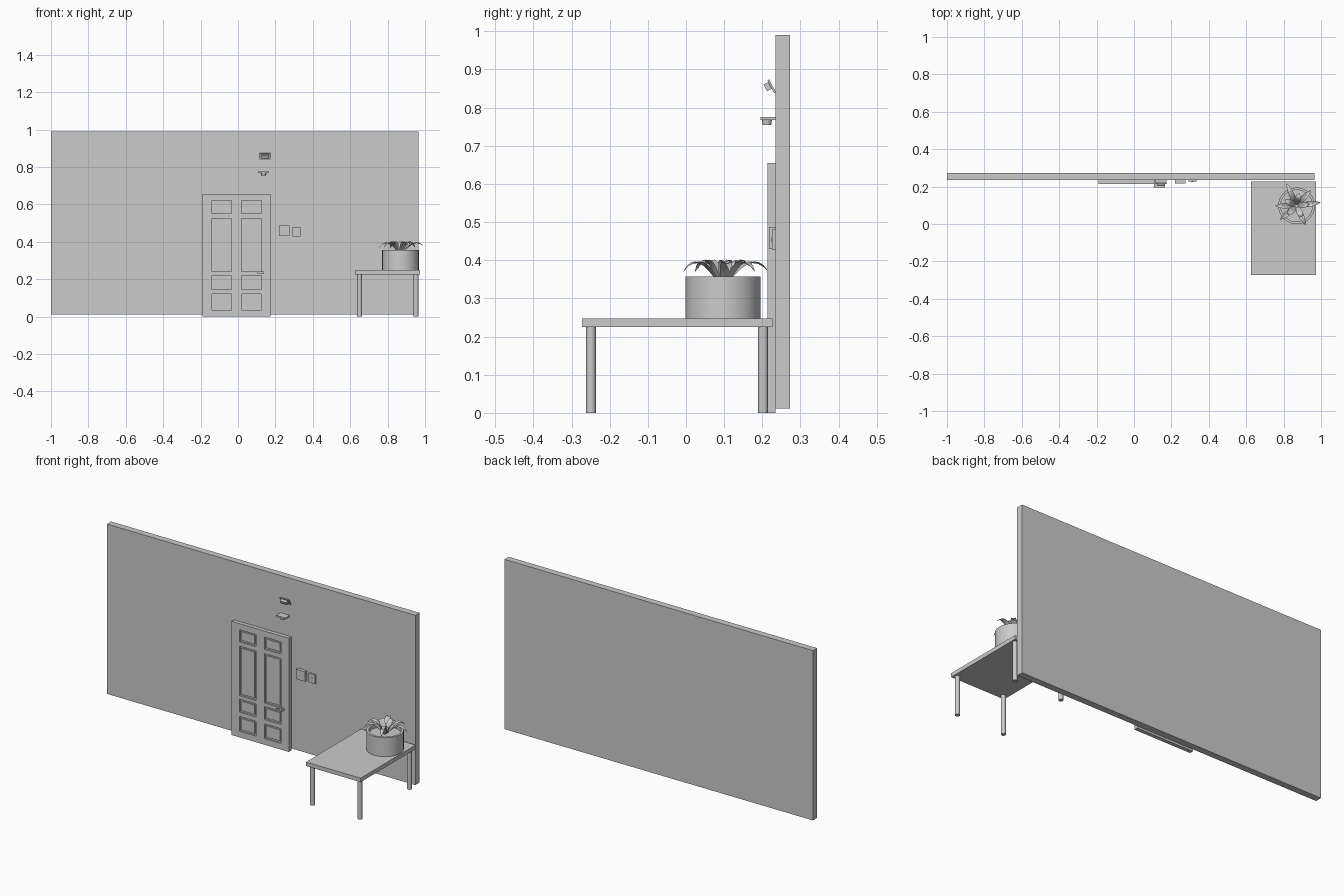
import bpy, bmesh
from math import sin, cos, pi, radians
from mathutils import Vector, Matrix

if "Cube" in bpy.data.objects:
    bpy.data.objects.remove(bpy.data.objects["Cube"])

grey = bpy.data.materials.new("plain_grey")
grey.use_nodes = True
grey.diffuse_color = (0.6, 0.6, 0.6, 1)
grey.node_tree.nodes["Principled BSDF"].inputs["Base Color"].default_value = (0.6, 0.6, 0.6, 1)


def finish(name, bm, smooth=False):
    bmesh.ops.recalc_face_normals(bm, faces=bm.faces)
    mesh = bpy.data.meshes.new(name)
    bm.to_mesh(mesh)
    bm.free()
    mesh.materials.append(grey)
    obj = bpy.data.objects.new(name, mesh)
    bpy.context.collection.objects.link(obj)
    if smooth:
        bpy.ops.object.select_all(action='DESELECT')
        obj.select_set(True)
        bpy.context.view_layer.objects.active = obj
        bpy.ops.object.shade_smooth_by_angle(angle=radians(35))
    return obj


def add_box(bm, x, y, z, turn=None):
    """Box from (min, max) pairs, optionally rotated about its centre."""
    size = [b - a for a, b in (x, y, z)]
    centre = Vector([(a + b) / 2 for a, b in (x, y, z)])
    m = Matrix.Translation(centre) @ (turn or Matrix()) @ Matrix.Diagonal((*size, 1))
    bmesh.ops.create_cube(bm, size=1, matrix=m)


def box(name, x, y, z):
    bm = bmesh.new()
    add_box(bm, x, y, z)
    return finish(name, bm)


def lathe(name, profile, centre, steps=32):
    """Spin a radius/height profile about a vertical axis."""
    bm = bmesh.new()
    verts = [bm.verts.new((r, 0, z)) for r, z in profile]
    edges = [bm.edges.new(p) for p in zip(verts, verts[1:])]
    bmesh.ops.spin(bm, geom=verts + edges, axis=(0, 0, 1), cent=(0, 0, 0),
                   angle=2 * pi, steps=steps, use_merge=True)
    bmesh.ops.remove_doubles(bm, verts=bm.verts, dist=0.0001)
    bmesh.ops.translate(bm, verts=bm.verts, vec=centre)
    return finish(name, bm, True)


# Wall
WALL = 0.235
box("wall", (-1, 0.965), (WALL, 0.273), (0.012, 0.99))

# Door: back slab, raised stiles and rails, and raised centres in the panels
left, right, top = -0.19, 0.175, 0.655
box("door_slab", (left, right), (0.222, WALL), (0, top))
columns = [(left + 0.05, left + 0.155), (left + 0.21, left + 0.315)]
rows = [(0.035, 0.12), (0.145, 0.22), (0.24, 0.525), (0.55, 0.62)]
bm = bmesh.new()
xs = [left] + [v for c in columns for v in c] + [right]
zs = [0] + [v for r in rows for v in r] + [top]
for a, b in zip(xs[::2], xs[1::2]):
    add_box(bm, (a, b), (0.213, 0.222), (0, top))
for a, b in zip(zs[::2], zs[1::2]):
    for c in columns:
        add_box(bm, c, (0.213, 0.222), (a, b))
finish("door_stiles_and_rails", bm)
bm = bmesh.new()
for x0, x1 in columns:
    for z0, z1 in rows:
        add_box(bm, (x0 + 0.01, x1 - 0.01), (0.216, 0.222), (z0 + 0.01, z1 - 0.01))
finish("door_panels", bm)

# Door handle: round plate, stem and lever
bm = bmesh.new()
for radius, y0, y1 in ((0.012, 0.208, 0.213), (0.005, 0.195, 0.21)):
    place = Matrix.Translation((0.135, (y0 + y1) / 2, 0.235)) @ Matrix.Rotation(pi / 2, 4, 'X')
    bmesh.ops.create_cone(bm, cap_ends=True, segments=16, radius1=radius,
                          radius2=radius, depth=y1 - y0, matrix=place)
add_box(bm, (0.105, 0.14), (0.194, 0.2), (0.23, 0.24))
finish("door_handle", bm)

# Wall plates beside the door
box("control_box", (0.218, 0.275), (0.217, WALL), (0.43, 0.487))
box("switch_plate", (0.292, 0.333), (0.226, WALL), (0.428, 0.48))
box("switch_button", (0.308, 0.317), (0.224, 0.227), (0.448, 0.46))

# Tilted fixture above the door
tilt = Matrix.Rotation(radians(27), 4, 'X')
bm = bmesh.new()
add_box(bm, (0.115, 0.175), (0.222, 0.227), (0.837, 0.875), tilt)
add_box(bm, (0.125, 0.165), (0.207, 0.221), (0.845, 0.865), tilt)
finish("tilted_sensor", bm)

# Small shelf fixture with a lamp below it
box("shelf_plate", (0.106, 0.165), (0.195, WALL), (0.767, 0.776))
lathe("shelf_lamp", [(0, 0.755), (0.011, 0.755), (0.013, 0.767), (0, 0.767)],
      (0.137, 0.212, 0), 16)

# Table
box("table_top", (0.625, 0.973), (-0.273, 0.227), (0.225, 0.248))
for side, x in (("right", 0.65), ("left", 0.952)):
    for end, y in (("front", -0.249), ("back", 0.202)):
        lathe(f"table_leg_{end}_{side}",
              [(0, 0), (0.0128, 0), (0.0128, 0.225), (0, 0.225)], (x, y, 0), 16)

# Plant pot with an open rim, and soil inside
POT = Vector((0.869, 0.097, 0))
lathe("plant_pot", [(0, 0.248), (0.098, 0.248), (0.098, 0.357), (0.085, 0.357),
                    (0.085, 0.335), (0, 0.335)], POT)


def leaf(name, angle, reach, rise, droop, width):
    """Arching, folded, pointed leaf growing from the pot's centre."""
    bm = bmesh.new()
    rings = []
    steps = 8
    turn = Matrix.Translation(POT) @ Matrix.Rotation(radians(angle), 4, 'Z')
    for i in range(steps + 1):
        t = i / steps
        z = 0.335 + rise * sin(t * pi * 0.72) - droop * t ** 4
        half = max(width * sin(pi * (0.12 + 0.88 * t)) ** 0.8, 0.0004) if i < steps else 0.0003
        rings.append([bm.verts.new(turn @ Vector((0.008 + (reach - 0.008) * t, s * half,
                                                  z + abs(s) * half * 0.35)))
                      for s in (-1, 0, 1)])
    for a, b in zip(rings, rings[1:]):
        for k in (0, 1):
            bm.faces.new((a[k], a[k + 1], b[k + 1], b[k]))
    finish(name, bm, True)


# Long outer leaves, then shorter upright ones
for n, angle in enumerate((8, 47, 114, 180, 220, 295)):
    leaf(f"outer_leaf_{n + 1}", angle, 0.131 if n in (0, 2) else 0.115, 0.06, 0.012, 0.015)
for n in range(5):
    leaf(f"inner_leaf_{n + 1}", 80 + 72 * n, 0.07, 0.062, 0, 0.017)
